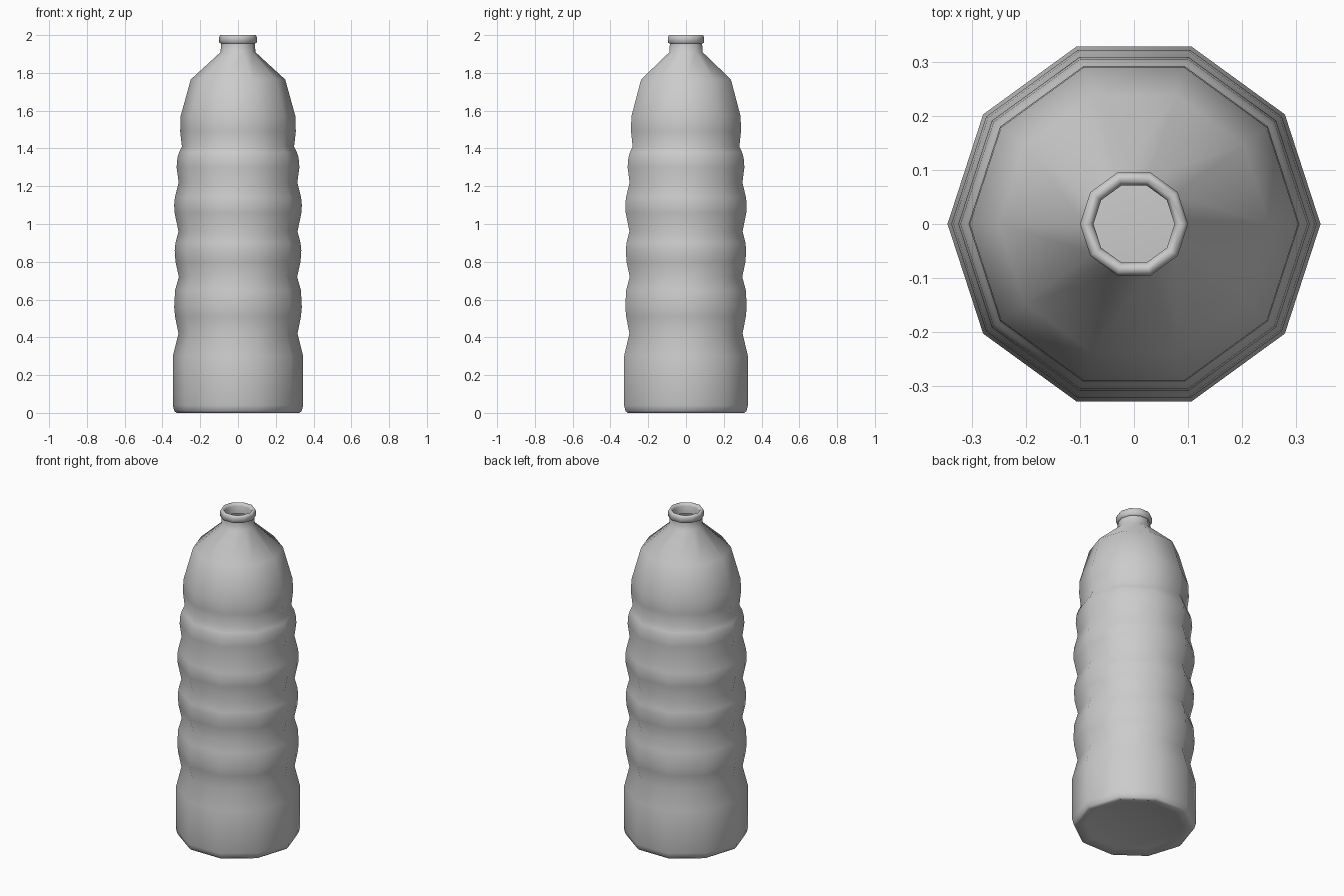
import bpy, bmesh, math

if "Cube" in bpy.data.objects:
    bpy.data.objects.remove(bpy.data.objects["Cube"])

SIDES = 10

def lathe(name, profile, close_bottom=False):
    """Spin an (r, z) profile into a ten-sided smooth shell."""
    bm = bmesh.new()
    rings = [[bm.verts.new((r * math.cos(math.tau * i / SIDES),
                            r * math.sin(math.tau * i / SIDES), z))
              for i in range(SIDES)] for r, z in profile]
    for a, b in zip(rings, rings[1:]):
        for i in range(SIDES):
            j = (i + 1) % SIDES
            bm.faces.new((a[i], a[j], b[j], b[i]))
    if close_bottom:
        c = bm.verts.new((0, 0, 0.03))
        for i in range(SIDES):
            bm.faces.new((c, rings[0][(i + 1) % SIDES], rings[0][i]))
    for f in bm.faces:
        f.smooth = True
    me = bpy.data.meshes.new(name)
    bm.to_mesh(me)
    bm.free()
    ob = bpy.data.objects.new(name, me)
    bpy.context.collection.objects.link(ob)
    return ob

# ribbed body: underside, foot, grip waves, shoulder, neck
lathe("bottle_body", [
    (0.27, 0.015), (0.325, 0.0), (0.337, 0.01), (0.345, 0.04), (0.345, 0.30),
    (0.315, 0.42), (0.333, 0.51), (0.338, 0.56), (0.333, 0.65),
    (0.313, 0.72), (0.331, 0.80), (0.335, 0.86), (0.331, 0.90),
    (0.315, 0.96), (0.336, 1.06), (0.338, 1.10), (0.334, 1.14),
    (0.314, 1.22), (0.325, 1.30), (0.321, 1.35), (0.312, 1.38),
    (0.297, 1.41), (0.306, 1.49), (0.304, 1.57), (0.250, 1.765),
    (0.092, 1.91), (0.090, 1.955)], close_bottom=True)

# rolled lip around the mouth, with a short inner wall
lathe("mouth_lip", [
    (0.090, 1.955), (0.100, 1.96), (0.100, 1.99), (0.094, 2.0),
    (0.082, 2.0), (0.075, 1.985), (0.075, 1.94)])
